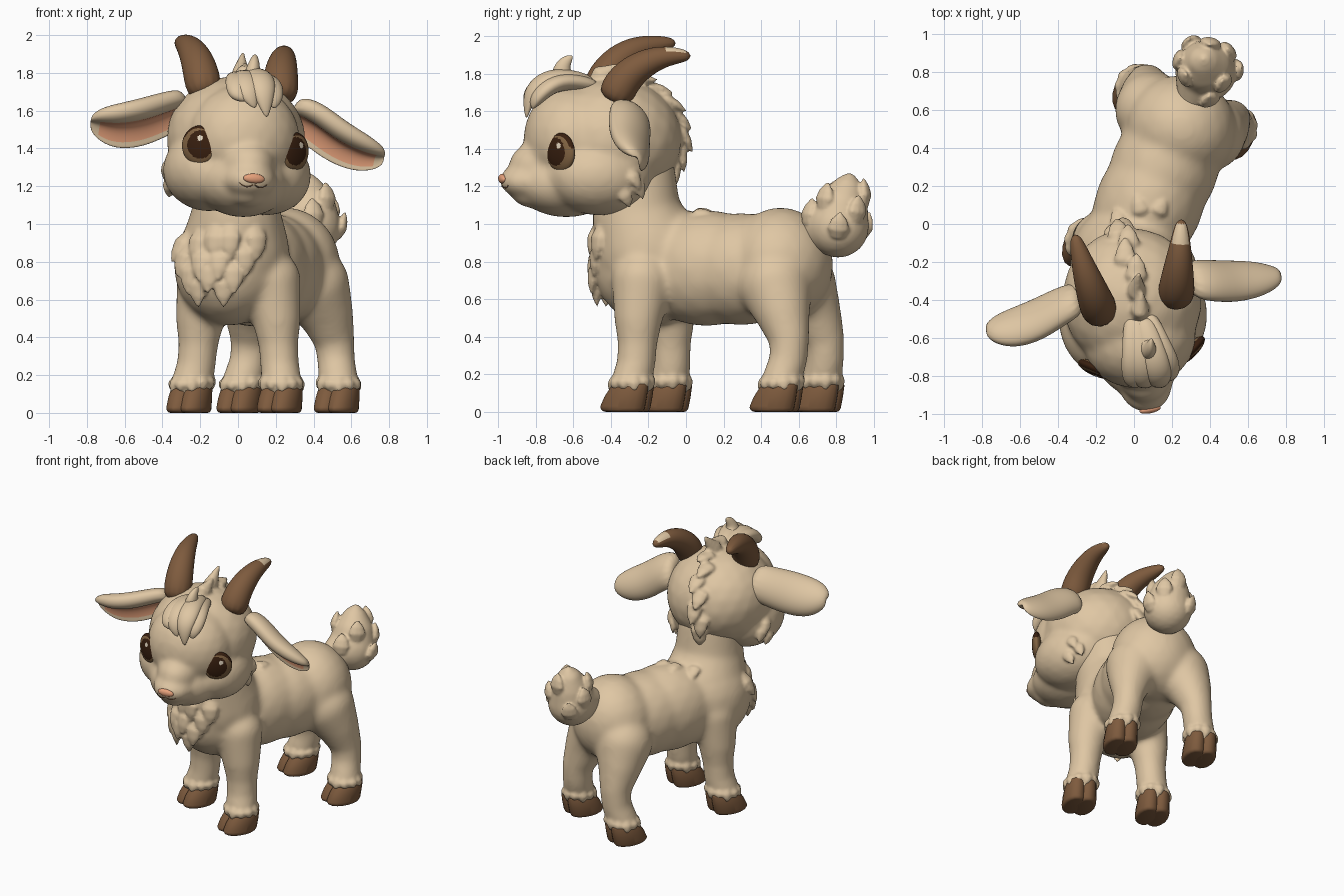
import bpy, bmesh, math
from mathutils import Vector, Matrix
from mathutils.bvhtree import BVHTree

if "Cube" in bpy.data.objects:
    bpy.data.objects.remove(bpy.data.objects["Cube"])


def material(name, *rgb):
    mat = bpy.data.materials.new(name)
    mat.use_nodes = True
    color = (*rgb, 1)
    mat.diffuse_color = color
    mat.node_tree.nodes["Principled BSDF"].inputs["Base Color"].default_value = color
    return mat


fur = material("cream fur", .74, .57, .37)
horn_brown = material("horn brown", .21, .105, .048)
pink = material("ear pink", .8, .36, .2)
dark = material("eye dark", .04, .014, .005)
iris = material("iris brown", .22, .125, .055)
glint = material("eye glint", .8, .7, .55)

# Local frames: the body and the head are turned differently
BODY = Matrix.Translation((.12, .2, 0)) @ Matrix.Rotation(math.radians(-23), 4, 'Z')
HEAD = (Matrix.Translation((-.01, -.42, 1.4)) @ Matrix.Rotation(math.radians(11), 4, 'Z')
        @ Matrix.Rotation(math.radians(4), 4, 'Y'))
HEAD_TURN = HEAD.to_3x3()


def finish(bm, name, mats, subsurf=0):
    bmesh.ops.recalc_face_normals(bm, faces=bm.faces)
    mesh = bpy.data.meshes.new(name)
    bm.to_mesh(mesh)
    bm.free()
    for mat in mats:
        mesh.materials.append(mat)
    mesh.shade_smooth()
    ob = bpy.data.objects.new(name, mesh)
    bpy.context.collection.objects.link(ob)
    if subsurf:
        mod = ob.modifiers.new("round", 'SUBSURF')
        mod.levels = mod.render_levels = subsurf
    return ob


def fuse(bm, name, voxel=.018, smoothing=8):
    """Melt overlapping shapes into one smooth skin; return it with its search tree."""
    ob = finish(bm, name, [fur])
    melt = ob.modifiers.new("melt", 'REMESH')
    melt.mode, melt.voxel_size = 'VOXEL', voxel
    soft = ob.modifiers.new("soft", 'SMOOTH')
    soft.factor, soft.iterations = .5, smoothing
    graph = bpy.context.evaluated_depsgraph_get()
    skin = bpy.data.meshes.new_from_object(ob.evaluated_get(graph))
    ob.modifiers.clear()
    ob.data = skin
    if not skin.materials:
        skin.materials.append(fur)
    skin.shade_smooth()
    return ob, BVHTree.FromPolygons([v.co for v in skin.vertices], [p.vertices[:] for p in skin.polygons])


def reopen(ob):
    """Take a skin back into a bmesh so that locks of fur can be fused on."""
    bm = bmesh.new()
    bm.from_mesh(ob.data)
    bpy.data.objects.remove(ob)
    return bm


def blob(bm, frame, center, radii):
    place = frame @ Matrix.LocRotScale(Vector(center), None, Vector(radii))
    bmesh.ops.create_icosphere(bm, subdivisions=3, radius=1, matrix=place)


def chain(bm, frame, points, side=1, sway=0, steps=5):
    for a, b in zip(points, points[1:]):
        for i in range(steps + 1):
            x, y, z, r = Vector(a).lerp(Vector(b), i / steps)
            blob(bm, frame, (side * x + sway, y, z), (r, r, r))


def skin_rings(bm, rings):
    """Bridge rings of points; return the faces of each band."""
    loops = [[bm.verts.new(p) for p in ring] for ring in rings]
    bands = []
    for a, b in zip(loops, loops[1:]):
        n = len(a)
        bands.append([bm.faces.new((a[i], a[(i + 1) % n], b[(i + 1) % n], b[i])) for i in range(n)])
    bm.faces.new(loops[0])
    bm.faces.new(loops[-1])
    return bands


def tube(bm, points, radii, ref, flat=1, sides=10):
    points = [Vector(p) for p in points]
    rings = []
    for i, (p, r) in enumerate(zip(points, radii)):
        along = (points[min(i + 1, len(points) - 1)] - points[max(i - 1, 0)]).normalized()
        across = along.cross(ref).normalized()
        out = across.cross(along)
        angles = [math.tau * k / sides for k in range(sides)]
        rings.append([p + across * r * math.cos(t) + out * r * flat * math.sin(t) for t in angles])
    return skin_rings(bm, rings)


def tuft(bm, tree, near, direction, length, width, lift=.03):
    """A flat pointed lock of fur lying on a skin."""
    loc, normal = tree.find_nearest(near)[:2]
    d = Vector(direction)
    d = (d - normal * d.dot(normal) * .8).normalized()
    points = [loc + d * length * t + normal * lift * h for t, h in ((-.3, -1), (.2, .2), (.65, .6), (1.1, .9))]
    tube(bm, points, [width * .7, width, width * .75, .008], normal, .55)


# Body, neck and legs
bm = bmesh.new()
blob(bm, BODY, (0, -.42, .78), (.295, .31, .32))
blob(bm, BODY, (0, -.1, .765), (.285, .4, .31))
blob(bm, BODY, (0, .1, .76), (.285, .4, .3))
blob(bm, BODY, (0, .33, .785), (.295, .28, .305))
chain(bm, BODY, [(.03, -.42, .86, .29), (.06, -.475, 1.03, .24), (.065, -.48, 1.25, .215)])
front_leg = [(.18, -.38, .7, .165), (.22, -.385, .5, .13), (.23, -.385, .37, .107),
             (.24, -.39, .25, .105), (.26, -.41, .15, .11)]
rear_leg = [(.16, .36, .68, .2), (.21, .42, .54, .15), (.24, .475, .39, .108),
            (.25, .475, .28, .102), (.28, .44, .15, .108)]
legs = [(front_leg, "front", .035), (rear_leg, "rear", -.018)]
for path, label, sway in legs:
    for side in (1, -1):
        chain(bm, BODY, path, side, sway)
body, body_tree = fuse(bm, "body", smoothing=14)
coat = reopen(body)

# Cloven hooves, with a ragged fringe of fur above each
toe_profile = [(0, -.03, .88, .112), (.02, -.035, 1, .128), (.08, -.015, .97, .12), (.15, .015, .88, .1)]
for path, label, sway in legs:
    for side, hand in ((1, "left"), (-1, "right")):
        x, y = side * path[-1][0] + sway, path[-1][1]
        bm = bmesh.new()
        for toe in (-1, 1):
            rings = []
            for z, shift, wide, long in toe_profile:
                ring = [math.tau * k / 16 for k in range(16)]
                rings.append([BODY @ Vector((x + toe * .038 + wide * .076 * math.cos(t),
                                             y + shift + long * math.sin(t), z)) for t in ring])
            skin_rings(bm, rings)
        hoof = finish(bm, f"{hand}_{label}_hoof", [horn_brown])
        bevel = hoof.modifiers.new("worn edge", 'BEVEL')
        bevel.width, bevel.segments = .012, 2
        for k in range(11):
            t = math.tau * k / 11
            near = BODY @ Vector((x + .15 * math.cos(t), y + .15 * math.sin(t), .17))
            tuft(coat, body_tree, near, (0, 0, -1), .04 + .015 * (k % 2), .035, .008)

# Bib of overlapping chest locks and tufts behind the neck
for row in range(4):
    count, spread = 5 - row, .25 - .05 * row
    for k in range(count):
        x = spread * (2 * k / (count - 1) - 1)
        near = BODY @ Vector((x + .02, -.9 + abs(x), .95 - .09 * row))
        tuft(coat, body_tree, near, (0, 0, -1), .13, .06, .024)
for x, z in ((.03, 1.13), (-.1, 1.1), (.13, 1.08)):
    tuft(coat, body_tree, Vector((x, .05, z)), (0, .5, -1), .1, .045, .04)
fuse(coat, "body", .011, 3)

# Head skin: skull, brow, jaw, bridge, muzzle, chin and cheeks
bm = bmesh.new()
blob(bm, HEAD, (0, .02, .05), (.37, .38, .335))
blob(bm, HEAD, (0, -.19, .05), (.3, .26, .29))
blob(bm, HEAD, (0, -.22, -.18), (.25, .28, .185))
blob(bm, HEAD, (0, -.34, -.09), (.15, .19, .14))
blob(bm, HEAD, (0, -.42, -.17), (.145, .16, .1))
blob(bm, HEAD, (0, -.4, -.24), (.105, .115, .075))
for side in (1, -1):
    blob(bm, HEAD, (side * .155, -.07, -.13), (.24, .29, .215))
head, head_tree = fuse(bm, "head")
coat = reopen(head)

# Mane from the crown down the nape, and cheek locks
for y, top in ((.12, .51), (.02, .45)):
    spike = [(0, y - .08, .3), (.01, y - .05, .4), (.03, y + .03, top)]
    tube(coat, [HEAD @ Vector(p) for p in spike], [.07, .06, .01], Vector((1, 0, 0)), .8)
for k in range(8):
    t = math.radians(75 - 16 * k)
    near = HEAD @ Vector((.02 * (-1) ** k, .02 + .4 * math.cos(t), .05 + .36 * math.sin(t)))
    tuft(coat, head_tree, near, (0, math.sin(t) + .2, -math.cos(t) - .2), .13, .06, .045)
for side in (1, -1):
    for y, z in ((.1, -.1), (.16, -.18), (.05, -.24)):
        tuft(coat, head_tree, HEAD @ Vector((side * .42, y, z)), (0, .5, -1), .08, .04, .014)
head, head_tree = fuse(coat, "head", .011, 3)

# Forelock: overlapping locks sweeping over the brow, the longest on top
bm = bmesh.new()
for x, reach, rise in ((-.085, .25, 0), (.1, .22, 0), (-.035, .2, .012), (.045, .14, .024)):
    lock = [(x * .3, -.05, .33), (x * .6, -.23, .37), (x * .9, -.34, .345), (x, -.415, .27), (x * .8 + .03, -.43, reach)]
    tube(bm, [HEAD @ Vector((a, b - rise, c + rise)) for a, b, c in lock], [.06, .075, .08, .065, .008],
         HEAD_TURN @ Vector((0, -.7, .7)), .65)
curl = [(0, -.2, .33), (.01, -.27, .4), (.02, -.24, .47), (.03, -.2, .5)]
tube(bm, [HEAD @ Vector(p) for p in curl], [.08, .065, .04, .008], Vector((1, 0, 0)), .7)
finish(bm, "forelock", [fur], 2)

# Eyes: iris, large pupil, dark upper lid and a glint
for side, hand in ((1, "left"), (-1, "right")):
    normal = HEAD_TURN @ Vector((side * .57, -.82, 0))
    target = HEAD @ Vector((side * .235, -.27, 0))
    loc = head_tree.ray_cast(target + normal, -normal)[0]
    bm = bmesh.new()
    bmesh.ops.create_uvsphere(bm, u_segments=48, v_segments=40, radius=1)
    for f in bm.faces:
        c = f.calc_center_median()
        if math.hypot(c.x - .15, c.y - .35) < .14:
            f.material_index = 2
        elif math.hypot(c.x + side * .15, c.y - .03) < .72 or (c.xy.length > .86 and c.y > .3):
            f.material_index = 1
    up = HEAD_TURN @ Vector((0, 0, 1))
    turn = Matrix((up.cross(normal).normalized(), up, normal)).transposed().to_quaternion()
    bm.transform(Matrix.LocRotScale(loc - normal * .004, turn, Vector((.1, .104, .036))))
    finish(bm, f"{hand}_eye", [iris, dark, glint])

# Nose and mouth
bm = bmesh.new()
loc = head_tree.find_nearest(HEAD @ Vector((0, -.64, -.145)))[0]
blob(bm, Matrix.Translation(loc) @ HEAD_TURN.to_4x4(), (0, .006, 0), (.058, .02, .026))
finish(bm, "nose", [pink])
bm = bmesh.new()
for side in (1, -1):
    smile = [HEAD @ Vector((side * x, -.6, z)) for x, z in ((0, -.2), (.03, -.23), (.07, -.235), (.12, -.2))]
    tube(bm, [head_tree.find_nearest(p)[0] for p in smile], [.004] * 4, Vector((0, -1, .1)))
finish(bm, "mouth", [horn_brown], 1)

# Horns sweeping up and back, the left with a pale worn tip
horn_paths = {
    "left": [(.22, -.4, 1.64), (.225, -.33, 1.78), (.235, -.22, 1.86), (.245, -.1, 1.9), (.25, .03, 1.895)],
    "right": [(-.17, -.49, 1.66), (-.2, -.41, 1.83), (-.24, -.3, 1.92), (-.28, -.18, 1.955), (-.315, -.05, 1.965)]}
for hand, path in horn_paths.items():
    bm = bmesh.new()
    bands = tube(bm, path, [.105, .098, .08, .057, .028], Vector((1, 0, 0)), 1, 12)
    if hand == "left":
        for f in bands[-1]:
            if f.calc_center_median().z > 1.92:
                f.material_index = 1
    finish(bm, f"{hand}_horn", [horn_brown, fur], 2)

# Cupped ears: crescent section with a broad rolled upper lip, pink inside
section = [(math.cos(math.pi * k / 8), -math.sin(math.pi * k / 8)) for k in range(9)]
section += [(-.92, .2), (-.8, .02), (-.35, -.3), (0, -.22), (.22, .2), (.72, .42)]
ear_paths = {
    "left": [(.27, -.3, 1.58, .13), (.38, -.31, 1.54, .145), (.5, -.315, 1.44, .145), (.64, -.3, 1.37, .13),
             (.74, -.285, 1.35, .085), (.78, -.27, 1.355, .04)],
    "right": [(-.26, -.39, 1.62, .12), (-.37, -.44, 1.58, .14), (-.5, -.52, 1.53, .155), (-.64, -.565, 1.51, .145),
              (-.74, -.57, 1.53, .1), (-.785, -.56, 1.54, .04)]}
for hand, path in ear_paths.items():
    rings = []
    for i, (*p, w) in enumerate(path):
        nxt, prev = path[min(i + 1, len(path) - 1)], path[max(i - 1, 0)]
        along = (Vector(nxt[:3]) - Vector(prev[:3])).normalized()
        across = Vector((0, -.62, .78))
        across = (across - along * across.dot(along)).normalized()
        opening = along.cross(across)
        if opening.y > 0:
            opening.negate()
        rings.append([Vector(p) + across * a * w + opening * b * w * .72 for a, b in section])
    bm = bmesh.new()
    for band in skin_rings(bm, rings)[:-1]:
        for f in band[10:13]:
            f.material_index = 1
    finish(bm, f"{hand}_ear", [fur, pink], 2)

# Flame shaped tail with upswept locks
bm = bmesh.new()
chain(bm, Matrix.Identity(4), [(.31, .66, .96, .08), (.38, .81, .985, .165), (.38, .83, 1.08, .14),
                               (.37, .855, 1.17, .09), (.37, .87, 1.24, .035)])
tail, tail_tree = fuse(bm, "tail", .014, 4)
coat = reopen(tail)
for k in range(9):
    t = math.tau * k / 9
    near = Vector((.38 + .2 * math.cos(t), .81 + .2 * math.sin(t), .95 + .1 * (k % 3)))
    tuft(coat, tail_tree, near, (0, .1, 1), .1, .06, .014)
fuse(coat, "tail", .009, 3)
